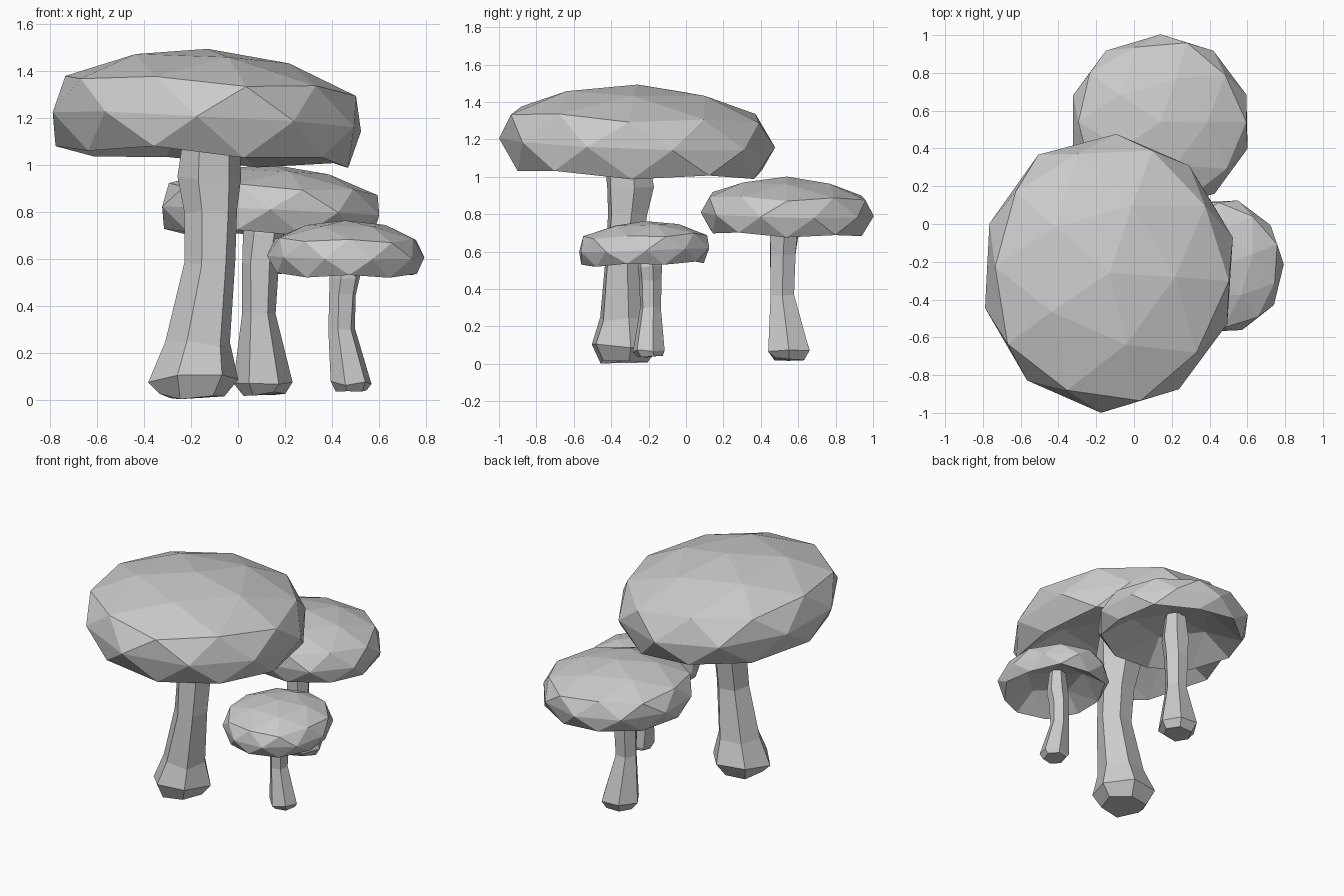
import bpy
import bmesh
import math
import random
from mathutils import Matrix, Vector

cube = bpy.data.objects.get("Cube")
if cube:
    bpy.data.objects.remove(cube, do_unlink=True)

random.seed(4)

grey = bpy.data.materials.new("plain_grey")
grey.use_nodes = True
GREY = (0.6, 0.6, 0.6, 1)
grey.diffuse_color = GREY
grey.node_tree.nodes["Principled BSDF"].inputs["Base Color"].default_value = GREY


def finish(bm, name):
    """Turn a bmesh into a flat-shaded object."""
    bmesh.ops.recalc_face_normals(bm, faces=bm.faces)
    mesh = bpy.data.meshes.new(name)
    bm.to_mesh(mesh)
    bm.free()
    mesh.materials.append(grey)
    obj = bpy.data.objects.new(name, mesh)
    bpy.context.collection.objects.link(obj)


def make_cap(name, centre, radii, tilt, turn):
    """Flattened faceted dome with a hollow underside and a slight lean."""
    bm = bmesh.new()
    bmesh.ops.create_icosphere(bm, subdivisions=2, radius=1)
    for v in bm.verts:
        # push the lowest points up to hollow out the underside
        if v.co.z < -0.95:
            v.co.z = 0.35
        elif v.co.z < -0.6:
            v.co.z = 0.15
        # fuller rings above and below the rim
        elif 0.3 < abs(v.co.z) < 0.6:
            v.co.x *= 1.05
            v.co.y *= 1.05
    bmesh.ops.rotate(bm, verts=bm.verts, matrix=Matrix.Rotation(math.radians(turn), 3, "Z"))
    for v in bm.verts:
        v.co += Vector([random.uniform(-0.01, 0.01) for _ in range(3)])
        v.co = Vector([c * r for c, r in zip(v.co, radii)])
        v.co.z += v.co.x * tilt[0] + v.co.y * tilt[1]
        v.co += Vector(centre)
    finish(bm, name)


def make_stem(name, rows, turn, sides=6):
    """Loft of rings, each given as height, centre x, centre y, radius."""
    bm = bmesh.new()
    rings = []
    for z, x, y, r in rows:
        ring = []
        for i in range(sides):
            a = math.radians(turn) + math.tau * i / sides
            k = r * random.uniform(0.95, 1.05)
            dz = random.uniform(-0.1, 0.1) * r
            ring.append(bm.verts.new((x + k * math.cos(a), y + k * math.sin(a), z + dz)))
        rings.append(ring)
    for low, high in zip(rings, rings[1:]):
        for i in range(sides):
            j = (i + 1) % sides
            bm.faces.new((low[i], low[j], high[j], high[i]))
    bm.faces.new(rings[0][::-1])
    bm.faces.new(rings[-1])
    finish(bm, name)


# Large mushroom
make_cap("large_cap", (-0.135, -0.26, 1.185), (0.68, 0.74, 0.31), (-0.055, -0.03), -3)
make_stem("large_stem", [
    (0.015, -0.2, -0.33, 0.14), (0.09, -0.195, -0.33, 0.19),
    (0.24, -0.17, -0.33, 0.14), (0.58, -0.12, -0.335, 0.105),
    (0.8, -0.115, -0.31, 0.11), (0.95, -0.125, -0.3, 0.135),
    (1.08, -0.12, -0.31, 0.125), (1.3, -0.12, -0.31, 0.09)], 10)

# Medium mushroom at the back
make_cap("medium_cap", (0.137, 0.54, 0.8), (0.485, 0.465, 0.2), (-0.04, -0.02), 0)
make_stem("medium_stem", [
    (0.025, 0.11, 0.55, 0.09), (0.065, 0.11, 0.55, 0.125),
    (0.37, 0.09, 0.515, 0.07), (0.58, 0.095, 0.52, 0.08),
    (0.7, 0.11, 0.525, 0.085), (0.88, 0.11, 0.525, 0.065)], 0)

# Small mushroom at the side
make_cap("small_cap", (0.46, -0.225, 0.61), (0.335, 0.36, 0.155), (-0.01, 0.03), 20)
make_stem("small_stem", [
    (0.04, 0.48, -0.19, 0.07), (0.07, 0.48, -0.2, 0.09),
    (0.3, 0.44, -0.19, 0.058), (0.45, 0.445, -0.19, 0.06),
    (0.52, 0.455, -0.195, 0.068), (0.67, 0.455, -0.195, 0.05)], 15)
